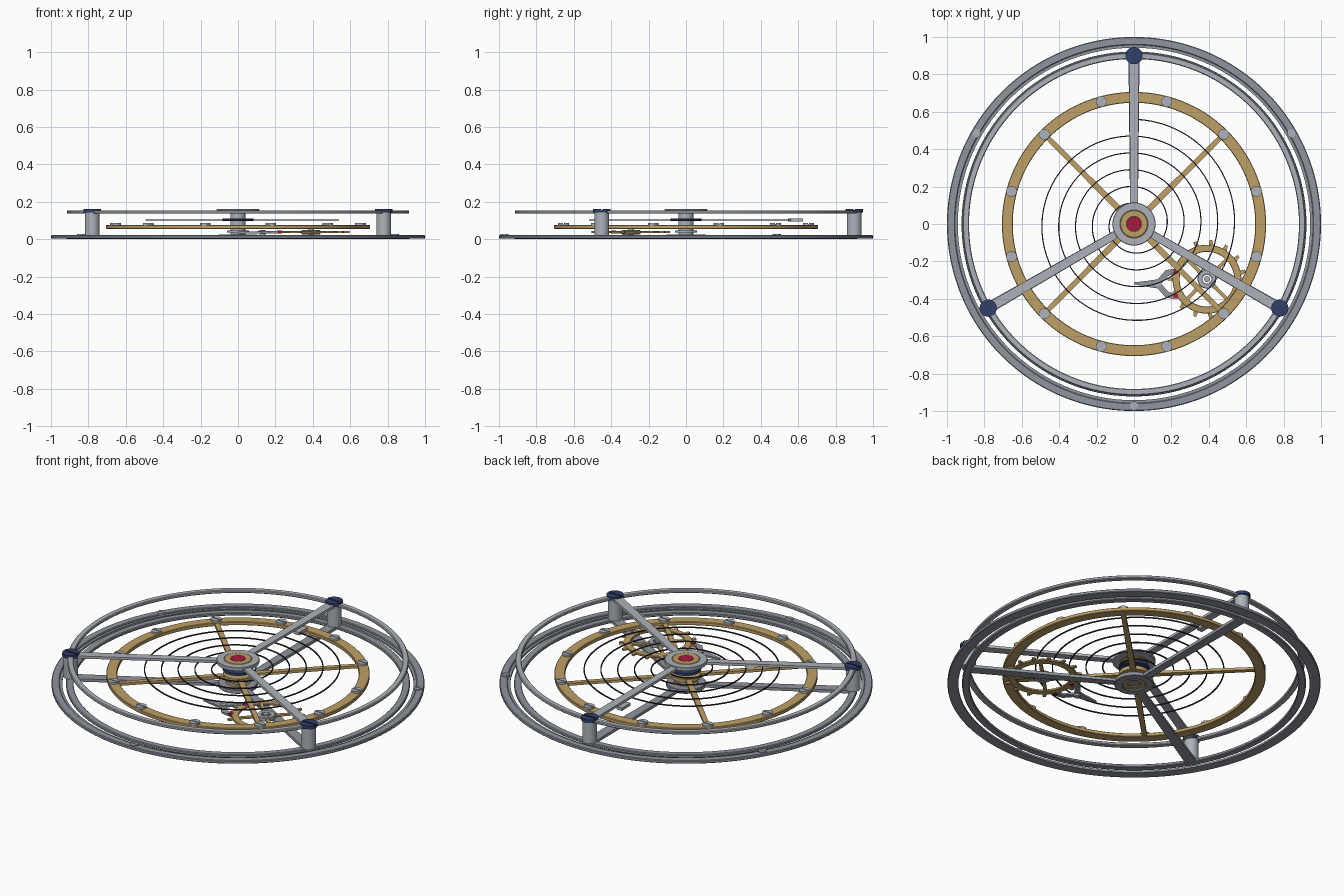
import bpy, bmesh
from math import sin, cos, pi, radians, hypot

if "Cube" in bpy.data.objects:
    bpy.data.objects.remove(bpy.data.objects["Cube"])


def material(name, rgb):
    m = bpy.data.materials.new(name)
    m.diffuse_color = (*rgb, 1)
    m.use_nodes = True
    m.node_tree.nodes["Principled BSDF"].inputs["Base Color"].default_value = m.diffuse_color
    return m


BRASS = material("brass", (0.52, 0.35, 0.14))
BLUE = material("blued_steel", (0.03, 0.05, 0.14))
RUBY = material("ruby", (0.40, 0.01, 0.05))
DARK = material("dark_spring", (0.03, 0.03, 0.05))
STEEL = material("dark_grey", (0.28, 0.30, 0.34))
SILVER = material("silver_grey", (0.42, 0.45, 0.49))


def finish(name, bm, mat=None):
    bmesh.ops.recalc_face_normals(bm, faces=bm.faces)
    me = bpy.data.meshes.new(name)
    bm.to_mesh(me)
    bm.free()
    ob = bpy.data.objects.new(name, me)
    bpy.context.collection.objects.link(ob)
    me.materials.append(mat or SILVER)
    me.shade_smooth()
    me.set_sharp_from_angle(angle=radians(30))
    return ob


def add_prism(bm, pts, z0, z1):
    lo = [bm.verts.new((x, y, z0)) for x, y in pts]
    hi = [bm.verts.new((x, y, z1)) for x, y in pts]
    bm.faces.new(lo[::-1])
    bm.faces.new(hi)
    for i in range(len(pts)):
        j = (i + 1) % len(pts)
        bm.faces.new((lo[i], lo[j], hi[j], hi[i]))


def prism(name, pts, z0, z1, mat=None):
    bm = bmesh.new()
    add_prism(bm, pts, z0, z1)
    return finish(name, bm, mat)


def lathe(name, profile, mat=None, c=(0, 0), n=128):
    """Revolve a closed (r, z) profile about a vertical axis."""
    bm = bmesh.new()
    rings = [[bm.verts.new((c[0] + r * cos(2 * pi * i / n), c[1] + r * sin(2 * pi * i / n), z))
              for r, z in profile] for i in range(n)]
    m = len(profile)
    for i in range(n):
        a, b = rings[i], rings[(i + 1) % n]
        for k in range(m):
            q = (k + 1) % m
            bm.faces.new((a[k], b[k], b[q], a[q]))
    return finish(name, bm, mat)


def ring(name, r0, r1, z0, z1, mat=None, c=(0, 0), n=128, b=0.003):
    return lathe(name, [(r0 + b, z0), (r1 - b, z0), (r1, z0 + b), (r1, z1 - b),
                        (r1 - b, z1), (r0 + b, z1), (r0, z1 - b), (r0, z0 + b)], mat, c, n)


def circle(c, r, n=32):
    return [(c[0] + r * cos(2 * pi * i / n), c[1] + r * sin(2 * pi * i / n)) for i in range(n)]


def disc(name, c, r, z0, z1, mat=None, n=48):
    return prism(name, circle(c, r, n), z0, z1, mat)


def bar_pts(p, q, w0, w1):
    dx, dy = q[0] - p[0], q[1] - p[1]
    l = hypot(dx, dy)
    nx, ny = -dy / l / 2, dx / l / 2
    return [(p[0] - nx * w0, p[1] - ny * w0), (q[0] - nx * w1, q[1] - ny * w1),
            (q[0] + nx * w1, q[1] + ny * w1), (p[0] + nx * w0, p[1] + ny * w0)]


def polar(r, deg, c=(0, 0)):
    return c[0] + r * cos(radians(deg)), c[1] + r * sin(radians(deg))


def screw(name, c, r, z0, z1, slot_deg=0, mat=None):
    """Round head with a straight slot."""
    bm = bmesh.new()
    zs = z1 - 0.35 * (z1 - z0)
    add_prism(bm, circle(c, r), z0, zs)
    for side in (0, 180):
        add_prism(bm, [polar(r, slot_deg + side + 6 + 168 * i / 14, c) for i in range(15)], zs, z1)
    return finish(name, bm, mat)


# Outer base ring with inner step, and its three screws
lathe("base_ring", [(0.942, 0.003), (0.997, 0.003), (1.0, 0.006), (1.0, 0.018), (0.996, 0.022),
                    (0.961, 0.022), (0.957, 0.018), (0.957, 0.014), (0.942, 0.014)], STEEL, n=160)
for a in (30, 150, 270):
    screw("base_screw", polar(0.97, a), 0.022, 0.018, 0.028, 0)

# Matching upper and lower cage rings
ring("upper_ring", 0.882, 0.915, 0.136, 0.154, n=160, b=0.004)
ring("lower_ring", 0.882, 0.922, 0.002, 0.02, STEEL, n=160, b=0.004)

# Cage arms, pillars and blued pillar screws
for a in (90, 210, 330):
    prism("upper_arm", bar_pts(polar(0.09, a), polar(0.92, a), 0.04, 0.052), 0.138, 0.153)
    prism("lower_arm", bar_pts(polar(0.08, a), polar(0.922, a), 0.042, 0.06), 0.003, 0.02, STEEL)
    disc("pillar", polar(0.9, a), 0.039, 0.018, 0.142)
    screw("pillar_screw", polar(0.9, a), 0.046, 0.143, 0.162, 0, BLUE)

# Upper and lower bearing hubs with jewels
ring("upper_hub", 0.073, 0.115, 0.138, 0.16)
ring("upper_jewel_setting", 0.038, 0.074, 0.14, 0.162, BRASS)
disc("upper_jewel", (0, 0), 0.039, 0.142, 0.162, RUBY)
ring("lower_hub", 0.062, 0.106, 0.0, 0.024, STEEL)
ring("lower_jewel_setting", 0.034, 0.063, 0.008, 0.025, BRASS)
disc("lower_jewel", (0, 0), 0.035, 0.013, 0.024, STEEL)

# Balance staff, hub, roller and spring collet
disc("balance_staff", (0, 0), 0.04, 0.024, 0.142)
disc("balance_roller", (0, 0), 0.06, 0.036, 0.046)
disc("balance_hub", (0, 0), 0.08, 0.054, 0.076, BRASS)
disc("spring_collet", (0, 0), 0.082, 0.096, 0.11, BLUE)

# Balance wheel: rim, four spokes, twelve timing screws
ring("balance_rim", 0.648, 0.706, 0.055, 0.076, BRASS, n=160, b=0.003)
for a in (45, 135, 225, 315):
    prism("balance_spoke", bar_pts(polar(0.06, a), polar(0.66, a), 0.034, 0.026), 0.057, 0.072, BRASS)
for i in range(12):
    a = 15 + 30 * i
    screw("timing_screw", polar(0.678, a), 0.029, 0.073, 0.086, 0)

# Hairspring: flat ribbon spiral with an outer stud
turns, per = 5.35, 72
n = int(turns * per)
bm = bmesh.new()
prev = None
for i in range(n + 1):
    t = i / per
    r, a = 0.56 - 0.09 * t, pi / 2 - 2 * pi * t
    sec = [bm.verts.new(((r + d) * cos(a), (r + d) * sin(a), z))
           for d, z in ((-0.003, 0.099), (0.003, 0.099), (0.003, 0.105), (-0.003, 0.105))]
    if prev:
        for k in range(4):
            q = (k + 1) % 4
            bm.faces.new((prev[k], prev[q], sec[q], sec[k]))
    if i in (0, n):
        bm.faces.new(sec)
    prev = sec
finish("hairspring", bm, DARK)
prism("hairspring_stud", bar_pts((0, 0.545), (0, 0.625), 0.036, 0.036), 0.094, 0.111)

# Escape wheel: rim, spokes, hooked teeth, arbor
E = (0.39, -0.295)
ring("escape_rim", 0.146, 0.184, 0.032, 0.044, BRASS, E, 96, 0.002)
for a in (45, 135, 225, 315):
    prism("escape_spoke", bar_pts(polar(0.03, a, E), polar(0.155, a, E), 0.022, 0.018),
          0.033, 0.043, BRASS)
bm = bmesh.new()
for i in range(15):
    a = 24 * i + 10
    add_prism(bm, [polar(0.178, a - 4, E), polar(0.178, a + 4, E), polar(0.196, a + 4.5, E),
                   polar(0.21, a + 4, E), polar(0.21, a, E)], 0.033, 0.043)
finish("escape_teeth", bm, BRASS)
ring("escape_hub", 0.024, 0.05, 0.026, 0.049, None, E, 48)
disc("escape_pivot", E, 0.016, 0.02, 0.053)

# Pallet fork: lever, two curved arms, ruby pallets
prism("pallet_lever", [(0.0, -0.312), (0.0, -0.322), (0.07, -0.336), (0.13, -0.345),
                       (0.145, -0.32), (0.13, -0.295), (0.07, -0.304)], 0.031, 0.042, STEEL)
for s, name in ((1, "upper_pallet"), (-1, "lower_pallet")):
    f = lambda pts: [(x, -0.32 + s * y) for x, y in pts]
    prism(name + "_arm", f([(0.105, 0.0), (0.145, 0.0), (0.185, 0.043), (0.225, 0.058),
                            (0.215, 0.08), (0.17, 0.074)]), 0.0315, 0.0425, STEEL)
    prism(name + "_stone", f([(0.212, 0.055), (0.234, 0.055), (0.234, 0.078), (0.212, 0.078)]),
          0.03, 0.046, RUBY)
disc("pallet_pivot", (0.13, -0.32), 0.016, 0.02, 0.048)
